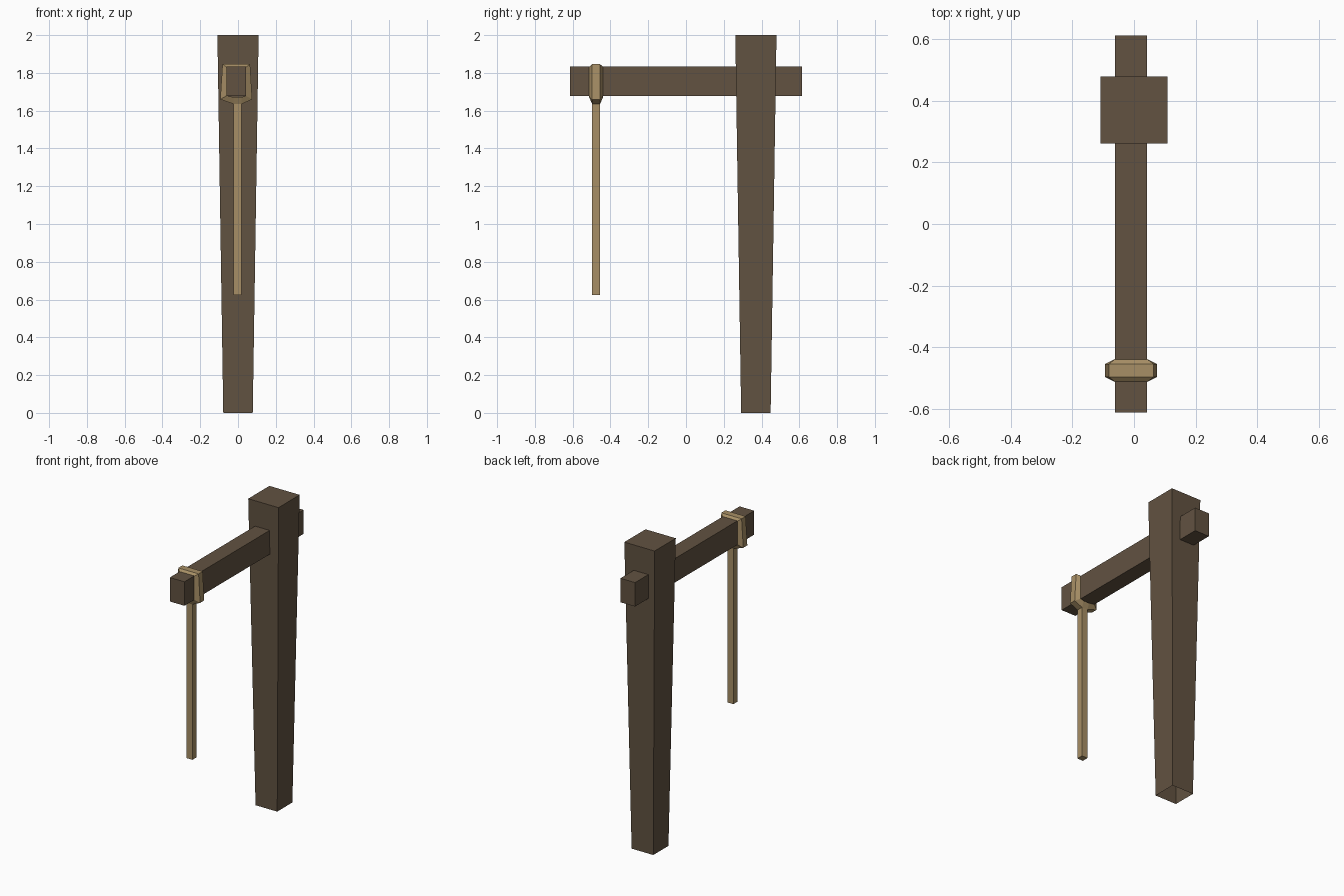
import bpy, bmesh

if "Cube" in bpy.data.objects:
    bpy.data.objects.remove(bpy.data.objects["Cube"])


def material(name, rgb):
    m = bpy.data.materials.new(name)
    m.diffuse_color = (*rgb, 1.0)
    m.use_nodes = True
    m.node_tree.nodes["Principled BSDF"].inputs["Base Color"].default_value = m.diffuse_color
    return m


wood = material("dark_wood", (0.122, 0.085, 0.053))
hemp = material("rope_tan", (0.39, 0.275, 0.132))


def finish(name, bm, mat):
    bmesh.ops.recalc_face_normals(bm, faces=bm.faces[:])
    me = bpy.data.meshes.new(name)
    bm.to_mesh(me)
    bm.free()
    me.materials.append(mat)
    ob = bpy.data.objects.new(name, me)
    bpy.context.collection.objects.link(ob)
    return ob


def rect(x0, x1, y0, y1, z):
    return [(x0, y0, z), (x1, y0, z), (x1, y1, z), (x0, y1, z)]


def prism(name, bottom, top, mat, open_bottom=False):
    bm = bmesh.new()
    a = [bm.verts.new(p) for p in bottom]
    b = [bm.verts.new(p) for p in top]
    for i in range(4):
        j = (i + 1) % 4
        bm.faces.new((a[i], a[j], b[j], b[i]))
    bm.faces.new(b)
    if not open_bottom:
        bm.faces.new(a[::-1])
    return finish(name, bm, mat)


# Upright post, wider at the top, open underneath
prism("post", rect(-0.078, 0.078, 0.292, 0.448, 0),
      rect(-0.109, 0.109, 0.261, 0.479, 2), wood, open_bottom=True)

# Crossbeam through the post
prism("crossbeam", rect(-0.062, 0.043, -0.613, 0.613, 1.677),
      rect(-0.062, 0.043, -0.613, 0.613, 1.833), wood)

# Hanging rope
YC = -0.476
prism("hanging_rope", rect(-0.023, 0.019, YC - 0.021, YC + 0.021, 0.623),
      rect(-0.023, 0.019, YC - 0.021, YC + 0.021, 1.65), hemp)

# Rope loop round the beam: wide inner edge, narrow outer edge
outer = [(-0.082, 1.846), (0.064, 1.846), (0.075, 1.66),
         (0.019, 1.635), (-0.023, 1.635), (-0.094, 1.66)]
inner = [(-0.062, 1.832), (0.043, 1.832), (0.043, 1.678),
         (0.019, 1.672), (-0.023, 1.672), (-0.062, 1.678)]
bm = bmesh.new()
rings = [[bm.verts.new((x, YC + dy, z)) for x, z in pts]
         for pts, dy in ((inner, -0.037), (outer, -0.021),
                         (outer, 0.021), (inner, 0.037))]
for r in range(3):
    p, q = rings[r], rings[r + 1]
    for i in range(6):
        j = (i + 1) % 6
        bm.faces.new((p[i], p[j], q[j], q[i]))
finish("rope_loop", bm, hemp)
